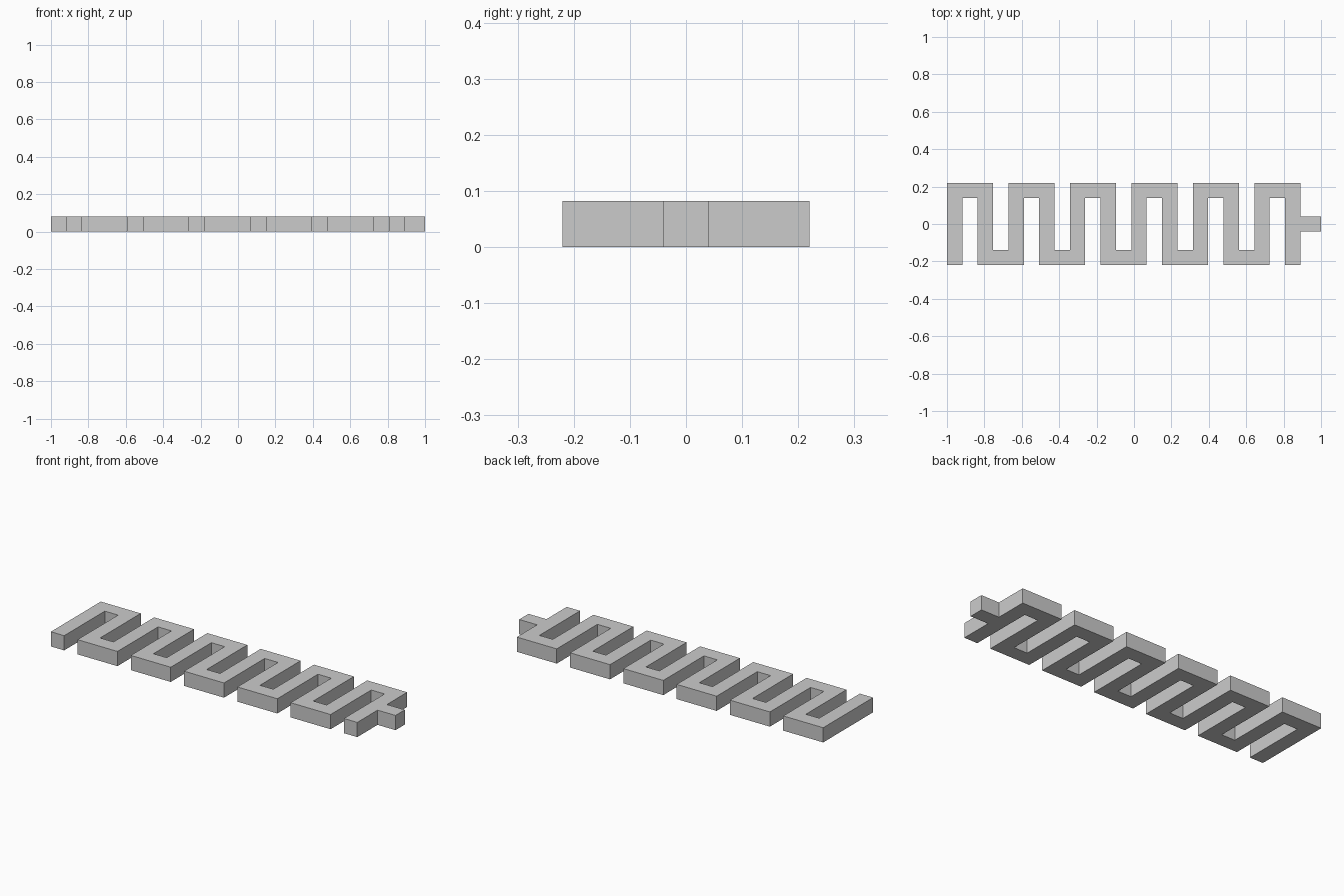
import bpy
import bmesh
from mathutils import Vector

cube = bpy.data.objects.get("Cube")
if cube:
    bpy.data.objects.remove(cube, do_unlink=True)

WIDTH = 0.082      # square section of the bar
HALF = WIDTH / 2
DEPTH = 0.22       # half extent in y
LEGS = 12
PITCH = 0.1643

grey = bpy.data.materials.new("plain grey")
grey.use_nodes = True
colour = (0.6, 0.6, 0.6, 1)
grey.diffuse_color = colour
grey.node_tree.nodes["Principled BSDF"].inputs["Base Color"].default_value = colour

# Centre line: legs alternate up and down, joined at alternate ends
turn = DEPTH - HALF
path = []
for i in range(LEGS):
    x = -1 + HALF + i * PITCH
    side = -1 if i % 2 == 0 else 1
    path += [Vector((x, side * turn)), Vector((x, -side * turn))]
path[0].y = path[-1].y = -DEPTH


def offset(points, distance):
    """Shift a right-angled path sideways with mitred corners."""
    dirs = [(b - a).normalized() for a, b in zip(points, points[1:])]
    normals = [Vector((-d.y, d.x)) for d in dirs]
    shifts = [normals[0]] + [a + b for a, b in zip(normals, normals[1:])] + [normals[-1]]
    return [p + s * distance for p, s in zip(points, shifts)]


# Outline with the end tab stepped out of the last leg
outer = offset(path, HALF)
edge = outer[-1].x
tab = [Vector(p) for p in ((edge, HALF), (1, HALF), (1, -HALF), (edge, -HALF))]
outline = outer[:-1] + tab + outer[-1:] + offset(path, -HALF)[::-1]

# Extrude the outline to a solid bar
bm = bmesh.new()
base = bm.faces.new([bm.verts.new((p.x, p.y, 0)) for p in outline])
top = bmesh.ops.extrude_face_region(bm, geom=[base], use_keep_orig=True)["geom"]
bmesh.ops.translate(bm, vec=(0, 0, WIDTH),
                    verts=[g for g in top if isinstance(g, bmesh.types.BMVert)])
bmesh.ops.recalc_face_normals(bm, faces=bm.faces)
mesh = bpy.data.meshes.new("meander_bar")
bm.to_mesh(mesh)
bm.free()
mesh.materials.append(grey)
bpy.context.collection.objects.link(bpy.data.objects.new("meander_bar", mesh))
